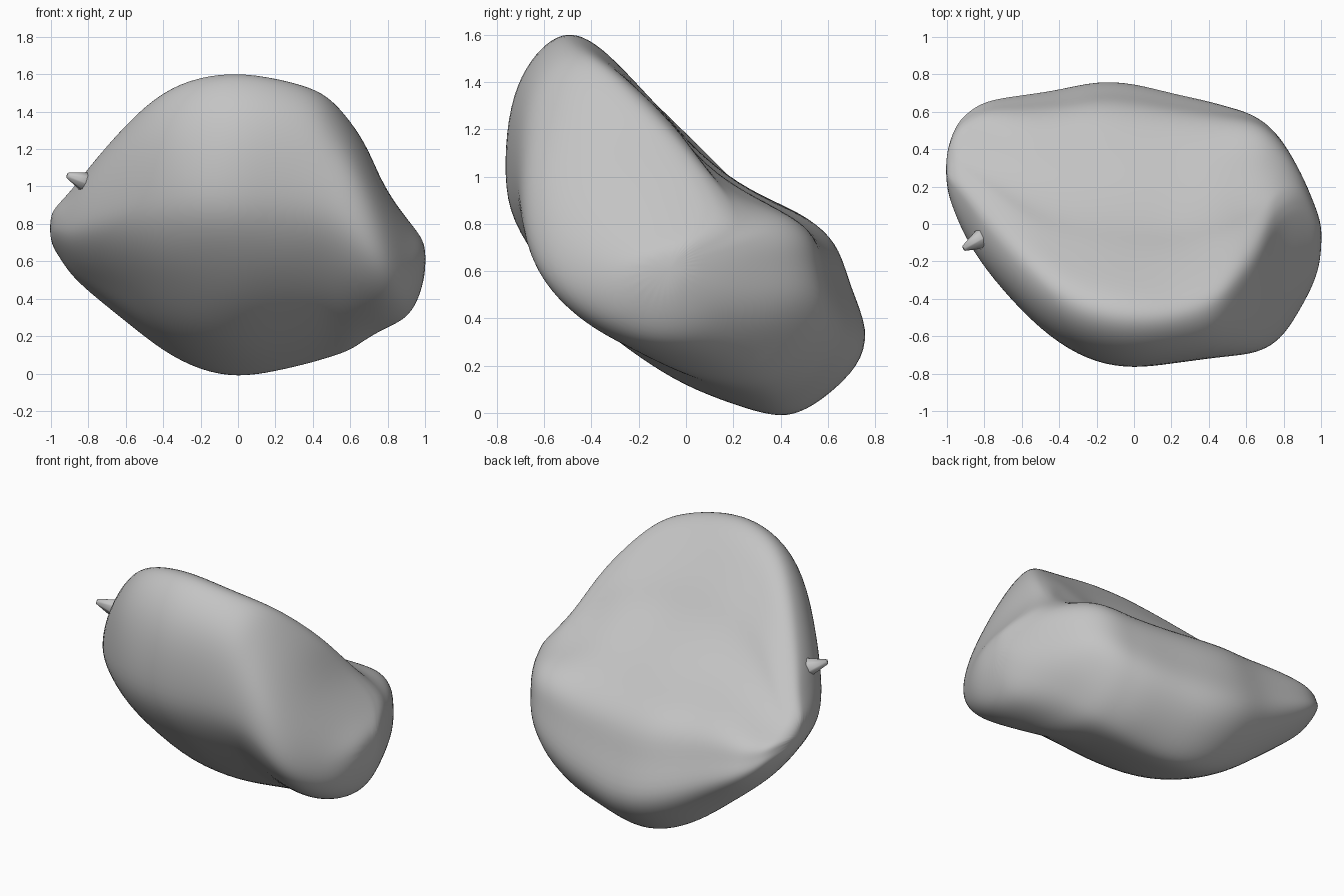
import bpy
import bmesh
from mathutils import Vector, noise

default_cube = bpy.data.objects.get("Cube")
if default_cube:
    bpy.data.objects.remove(default_cube, do_unlink=True)

# One plain stone colour
stone_grey = bpy.data.materials.new("stone_grey")
stone_grey.use_nodes = True
colour = (0.55, 0.55, 0.55, 1.0)
stone_grey.diffuse_color = colour
stone_grey.node_tree.nodes["Principled BSDF"].inputs["Base Color"].default_value = colour

# Side profile (y, z) of the leaning slab with its hollow upper face
SLAB_PROFILE = [
    (-.52, 1.6), (-.44, 1.59), (-.35, 1.53), (-.22, 1.4), (-.1, 1.27), (0, 1.14),
    (.2, .98), (.4, .88), (.55, .8), (.65, .69), (.69, .53), (.77, .34),
    (.72, .2), (.6, .08), (.48, .01), (.38, 0), (.22, .04), (0, .12),
    (-.2, .24), (-.4, .4), (-.6, .61), (-.74, .82), (-.77, 1), (-.75, 1.25),
    (-.7, 1.43), (-.61, 1.55),
]

# Rounder end profile in unit proportions, its crest lying near the back
END_PROFILE = [
    (.74, 1), (.8, .99), (.85, .98), (.89, .96), (.92, .93), (.94, .9),
    (.96, .85), (.98, .8), (.99, .75), (1, .68), (1, .58), (.98, .46),
    (.94, .36), (.88, .26), (.8, .16), (.72, .08), (.62, .02), (.5, 0),
    (.38, .02), (.26, .08), (.14, .17), (.04, .31), (0, .48), (.05, .68),
    (.22, .85), (.48, .96),
]

# Slices across the width: x, lowest y, highest y, lowest z, highest z
SLICES = [
    (-1.0, .2, .38, .7, .84), (-.96, .07, .53, .63, .9), (-.9, -.07, .6, .53, .97),
    (-.8, -.24, .67, .43, 1.1), (-.6, -.48, .7, .27, 1.34), (-.4, -.65, .73, .11, 1.51),
    (-.2, -.75, .79, .01, 1.59), (0, -.78, .77, -.02, 1.61), (.2, -.76, .72, .01, 1.59),
    (.4, -.73, .68, .05, 1.54), (.5, -.71, .65, .09, 1.47), (.6, -.7, .62, .13, 1.36),
    (.7, -.68, .56, .19, 1.21), (.8, -.61, .45, .24, 1.02), (.9, -.45, .27, .29, .85),
    (.96, -.32, .11, .38, .75), (1.0, -.18, -.01, .53, .68),
]


def unit_profile(points):
    """Scale a profile to a unit box."""
    ys, zs = zip(*points)
    return [((y - min(ys)) / (max(ys) - min(ys)), (z - min(zs)) / (max(zs) - min(zs)))
            for y, z in points]


def end_blend(x):
    """Share of the end profile: full at the left end, slight at the right."""
    ramp = min(1, max(0, (abs(x) - .2) / .7)) ** 2.5
    return ramp if x > 0 else ramp * .2


def lerp(a, b, t):
    return a + (b - a) * t


def make_object(name, bm):
    bmesh.ops.recalc_face_normals(bm, faces=bm.faces)
    for face in bm.faces:
        face.smooth = True
    mesh = bpy.data.meshes.new(name)
    bm.to_mesh(mesh)
    bm.free()
    mesh.materials.append(stone_grey)
    obj = bpy.data.objects.new(name, mesh)
    bpy.context.collection.objects.link(obj)
    return obj


# Boulder: blended profiles fitted into every slice and lofted
slab = unit_profile(SLAB_PROFILE)
bm = bmesh.new()
rings = []
for x, y_low, y_high, z_low, z_high in SLICES:
    share = end_blend(x)
    blended = unit_profile([
        (lerp(a[0], b[0], share), lerp(a[1], b[1], share))
        for a, b in zip(slab, END_PROFILE)
    ])
    rings.append([bm.verts.new((x, lerp(y_low, y_high, u), lerp(z_low, z_high, v)))
                  for u, v in blended])
for ring, following in zip(rings, rings[1:]):
    for i in range(len(ring)):
        j = (i + 1) % len(ring)
        bm.faces.new((ring[i], ring[j], following[j], following[i]))
bm.faces.new(rings[0])
bm.faces.new(rings[-1])
bmesh.ops.recalc_face_normals(bm, faces=bm.faces)
bm.normal_update()

# Shallow gully below the upper hump, and gentle weathering
gully = Vector((.68, .14, .98))
shifts = []
for vert in bm.verts:
    nearness = max(0, 1 - ((vert.co - gully).length / .36) ** 2) ** 2
    depth = noise.noise(vert.co * 3.5) * .016 - .05 * nearness
    shifts.append((vert, vert.normal * depth))
for vert, shift in shifts:
    vert.co += shift
boulder = make_object("boulder", bm)
smoothing = boulder.modifiers.new("rounding", "SUBSURF")
smoothing.levels = smoothing.render_levels = 2

# Small pointed spur on the rim
base, tip = Vector((-.76, -.05, 1.0)), Vector((-.91, -.13, 1.06))
bm = bmesh.new()
bmesh.ops.create_cone(bm, cap_ends=True, segments=7, radius1=.08, radius2=.015,
                      depth=(tip - base).length)
spur = make_object("rim_spur", bm)
spur.location = (base + tip) / 2
spur.rotation_mode = "QUATERNION"
spur.rotation_quaternion = (tip - base).to_track_quat("Z", "Y")
